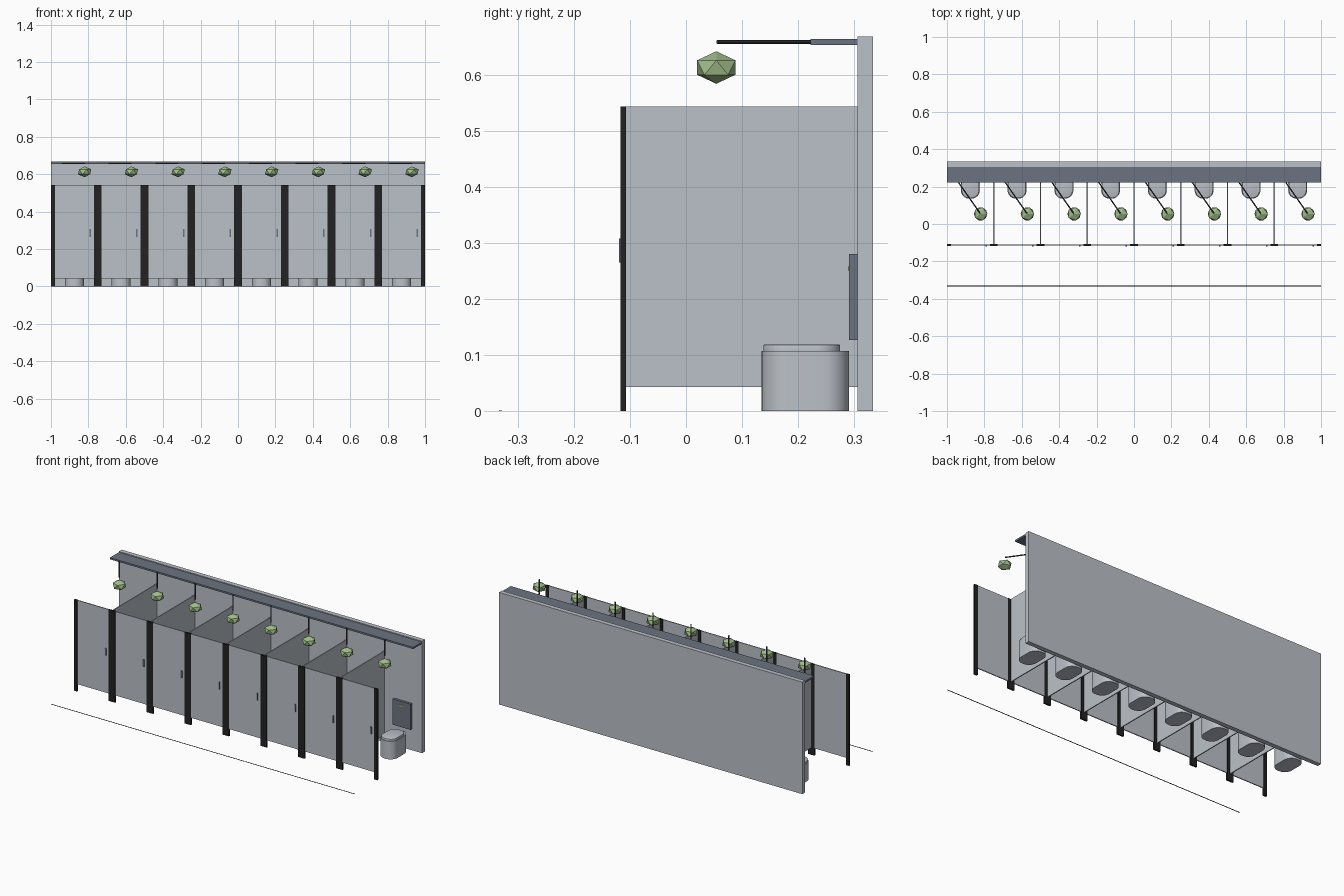
import bpy, bmesh, math
from mathutils import Vector

if "Cube" in bpy.data.objects:
    bpy.data.objects.remove(bpy.data.objects["Cube"])


def material(name, rgb):
    m = bpy.data.materials.new(name)
    m.diffuse_color = (*rgb, 1)
    m.use_nodes = True
    m.node_tree.nodes["Principled BSDF"].inputs["Base Color"].default_value = m.diffuse_color
    return m


GREY = material("pale_grey", (0.50, 0.535, 0.58))
SLATE = material("slate", (0.15, 0.175, 0.22))
BLACK = material("black", (0.016, 0.016, 0.017))
DARK = material("dark_metal", (0.04, 0.042, 0.05))
GREEN = material("leaf_green", (0.36, 0.52, 0.26))
OLIVE = material("button_olive", (0.36, 0.40, 0.18))


def finish(name, bm, mat):
    bmesh.ops.recalc_face_normals(bm, faces=bm.faces)
    me = bpy.data.meshes.new(name)
    bm.to_mesh(me)
    bm.free()
    me.materials.append(mat)
    ob = bpy.data.objects.new(name, me)
    bpy.context.collection.objects.link(ob)
    return ob


def box(name, x, y, z, mat):
    """Box from (min, max) pairs."""
    bm = bmesh.new()
    bmesh.ops.create_cube(bm, size=1)
    for v in bm.verts:
        v.co = [r[0] + (c + 0.5) * (r[1] - r[0]) for c, r in zip(v.co, (x, y, z))]
    return finish(name, bm, mat)


def rounded_block(name, cx, w, y, z, r, mat, bevel=0):
    """Upright block with a rounded-rectangle outline."""
    bm = bmesh.new()
    n, pts = 8, []
    corners = ((w / 2 - r, y[1] - r), (r - w / 2, y[1] - r),
               (r - w / 2, y[0] + r), (w / 2 - r, y[0] + r))
    for k, (px, py) in enumerate(corners):
        for i in range(n + 1):
            a = (k + i / n) * math.pi / 2
            pts.append((cx + px + r * math.cos(a), py + r * math.sin(a), z[0]))
    face = bm.faces.new([bm.verts.new(p) for p in pts])
    ext = bmesh.ops.extrude_face_region(bm, geom=[face])
    for v in ext["geom"]:
        if isinstance(v, bmesh.types.BMVert):
            v.co.z = z[1]
    if bevel:
        top = [e for e in bm.edges if all(v.co.z > z[1] - 1e-5 for v in e.verts)]
        bmesh.ops.bevel(bm, geom=top, offset=bevel, segments=2, profile=0.5, affect='EDGES')
    ob = finish(name, bm, mat)
    bpy.ops.object.select_all(action='DESELECT')
    ob.select_set(True)
    bpy.context.view_layer.objects.active = ob
    bpy.ops.object.shade_smooth_by_angle(angle=math.radians(35))
    return ob


def rod(name, a, b, radius, mat):
    a, b = Vector(a), Vector(b)
    bm = bmesh.new()
    bmesh.ops.create_cone(bm, cap_ends=True, segments=8, radius1=radius,
                          radius2=radius, depth=(b - a).length)
    q = (b - a).to_track_quat('Z', 'Y')
    for v in bm.verts:
        v.co = q @ v.co + (a + b) / 2
    return finish(name, bm, mat)


# Back wall, overhead shelf and floor line
box("back_wall", (-1, 1), (0.306, 0.333), (0, 0.668), GREY)
box("overhead_shelf", (-1, 1), (0.222, 0.306), (0.653, 0.663), SLATE)
box("floor_line", (-1, 1), (-0.333, -0.328), (0, 0.001), BLACK)

# Posts and the partitions between stalls
for i in range(9):
    x = -1 + 0.25 * i
    box("post", (max(x - 0.021, -1), min(x + 0.021, 1)), (-0.117, -0.107), (0, 0.543), BLACK)
    if 0 < i < 8:
        box("partition", (x - 0.003, x + 0.003), (-0.107, 0.306), (0.043, 0.543), GREY)

# Stalls
for i in range(8):
    c = -0.875 + 0.25 * i
    # door and handle
    box("door", (c - 0.104, c + 0.104), (-0.115, -0.109), (0.043, 0.543), GREY)
    box("door_handle", (c + 0.080, c + 0.088), (-0.1195, -0.115), (0.265, 0.308), SLATE)
    # toilet bowl and lid
    rounded_block("toilet_bowl", c, 0.102, (0.135, 0.291), (0, 0.107), 0.046, GREY)
    rounded_block("toilet_lid", c, 0.094, (0.138, 0.275), (0.107, 0.119), 0.042, GREY, 0.003)
    # flush panel and button
    box("flush_panel", (c - 0.059, c + 0.059), (0.291, 0.306), (0.127, 0.28), SLATE)
    box("flush_button", (c - 0.014, c + 0.014), (0.289, 0.291), (0.251, 0.258), OLIVE)
    # hanging arm and faceted plant ball
    rod("plant_arm", (c - 0.07, 0.232, 0.658), (c + 0.053, 0.056, 0.658), 0.0035, DARK)
    bm = bmesh.new()
    bmesh.ops.create_icosphere(bm, subdivisions=1, radius=1)
    for v in bm.verts:
        v.co = (c + 0.055 + v.co.x * 0.04, 0.054 + v.co.y * 0.04, 0.6125 + v.co.z * 0.029)
    finish("plant_ball", bm, GREEN)
